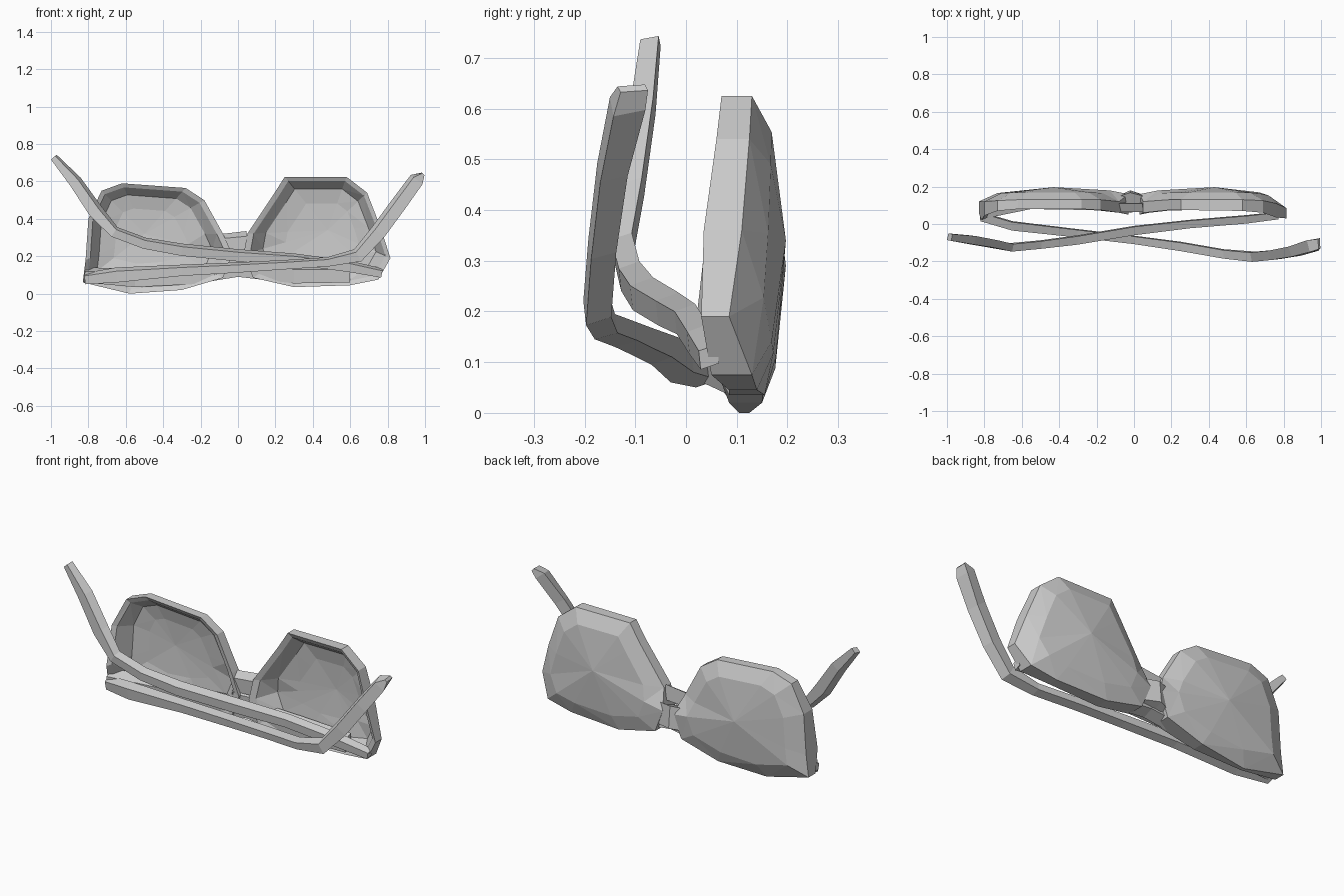
import bpy, bmesh
from mathutils import Vector


def finish(name, bm):
    bmesh.ops.recalc_face_normals(bm, faces=bm.faces)
    me = bpy.data.meshes.new(name)
    bm.to_mesh(me)
    bm.free()
    ob = bpy.data.objects.new(name, me)
    bpy.context.collection.objects.link(ob)
    return ob


def skin(bm, rings):
    for a, b in zip(rings, rings[1:]):
        n = len(a)
        for i in range(n):
            j = (i + 1) % n
            bm.faces.new((a[i], a[j], b[j], b[i]))


def lens(name, outline, inner, outer):
    """Bowl-shaped lens with its rim; outline points are x, z, inner y, outer y."""
    bm = bmesh.new()

    def ring(s, centre, depth):
        cx, cz = centre
        return [bm.verts.new((cx + (x - cx) * s, depth(yb, yf), cz + (z - cz) * s))
                for x, z, yb, yf in outline]

    rings = [ring(0.50, inner, lambda b, f: 0.16),
             ring(0.77, inner, lambda b, f: 0.09 + 0.4 * f),
             ring(0.92, inner, lambda b, f: b + 0.012),
             ring(1.0, inner, lambda b, f: b),
             ring(1.0, outer, lambda b, f: f),
             ring(0.75, outer, lambda b, f: f + 0.65 * (0.19 - f))]
    skin(bm, rings)
    for r, (cx, cz), y in ((rings[0], inner, 0.17), (rings[-1], outer, 0.197)):
        c = bm.verts.new((cx, y, cz))
        for i in range(len(r)):
            bm.faces.new((r[i], r[(i + 1) % len(r)], c))
    bmesh.ops.triangulate(bm, faces=bm.faces)
    return finish(name, bm)


def arm(name, stations):
    """Flat four-sided bar swept along x, y, z, thickness, height stations."""
    bm = bmesh.new()
    rings = []
    pts = [Vector(s[:3]) for s in stations]
    for i, (x, y, z, t, h) in enumerate(stations):
        d = pts[min(i + 1, len(pts) - 1)] - pts[max(i - 1, 0)]
        up = Vector((-d.z, 0, d.x)).normalized()
        if up.z < 0:
            up = -up
        side = Vector((0, 1, 0))
        rings.append([bm.verts.new(pts[i] + side * a * t / 2 + up * b * h / 2)
                      for a, b in ((-0.8, -1), (1, -0.5), (0.8, 1), (-1, 0.5))])
    skin(bm, rings)
    bm.faces.new(rings[0])
    bm.faces.new(rings[-1])
    return finish(name, bm)


# Lenses with rims
lens("left_lens", [
    (-0.83, 0.06, 0.06, 0.12), (-0.58, 0.0, 0.105, 0.125), (-0.30, 0.02, 0.085, 0.15),
    (-0.08, 0.085, 0.06, 0.155), (-0.03, 0.21, 0.05, 0.16), (-0.08, 0.32, 0.06, 0.12),
    (-0.18, 0.50, 0.075, 0.13), (-0.28, 0.565, 0.08, 0.13), (-0.62, 0.59, 0.08, 0.13),
    (-0.73, 0.55, 0.07, 0.125), (-0.80, 0.40, 0.045, 0.12), (-0.815, 0.18, 0.02, 0.12),
], (-0.50, 0.32), (-0.43, 0.29))
lens("right_lens", [
    (0.75, 0.075, 0.05, 0.13), (0.60, 0.045, 0.085, 0.14), (0.30, 0.035, 0.085, 0.155),
    (0.08, 0.085, 0.06, 0.155), (0.03, 0.21, 0.05, 0.16), (0.05, 0.32, 0.06, 0.12),
    (0.19, 0.53, 0.075, 0.13), (0.25, 0.625, 0.075, 0.13), (0.58, 0.625, 0.07, 0.13),
    (0.69, 0.54, 0.06, 0.125), (0.76, 0.36, 0.035, 0.11), (0.815, 0.19, 0.03, 0.085),
], (0.48, 0.34), (0.43, 0.34))

# Bridge between the lenses
arm("bridge", [(-0.09, 0.115, 0.17, 0.07, 0.16), (-0.02, 0.12, 0.175, 0.12, 0.16),
               (0.07, 0.115, 0.17, 0.07, 0.16)])

# Nose rest standing above the bridge
arm("nose_rest", [(-0.08, 0.09, 0.27, 0.05, 0.10), (0.05, 0.09, 0.28, 0.05, 0.11)])

# Brow bar along the resting edge, behind the lenses
arm("brow_bar", [(-0.82, 0.06, 0.10, 0.07, 0.08), (-0.55, 0.11, 0.085, 0.06, 0.10),
                 (-0.25, 0.11, 0.10, 0.07, 0.10), (0.0, 0.10, 0.13, 0.07, 0.08),
                 (0.30, 0.11, 0.105, 0.07, 0.10), (0.60, 0.10, 0.105, 0.06, 0.09)])

# Folded arms with upturned ear ends
arm("left_arm", [
    (-0.82, 0.04, 0.08, 0.05, 0.06), (-0.65, -0.01, 0.10, 0.05, 0.08),
    (-0.30, -0.05, 0.125, 0.045, 0.06), (0.0, -0.085, 0.14, 0.045, 0.055),
    (0.25, -0.12, 0.155, 0.05, 0.05), (0.48, -0.16, 0.17, 0.05, 0.05),
    (0.64, -0.175, 0.205, 0.055, 0.075), (0.75, -0.165, 0.33, 0.055, 0.085),
    (0.86, -0.145, 0.48, 0.06, 0.085), (0.955, -0.115, 0.61, 0.07, 0.08),
    (0.99, -0.105, 0.64, 0.06, 0.02)])
arm("right_arm", [
    (0.77, 0.045, 0.11, 0.04, 0.05), (0.60, 0.025, 0.145, 0.045, 0.06),
    (0.30, 0.0, 0.185, 0.045, 0.06), (0.0, -0.035, 0.205, 0.05, 0.065),
    (-0.30, -0.085, 0.235, 0.05, 0.065), (-0.50, -0.11, 0.27, 0.045, 0.06),
    (-0.66, -0.125, 0.33, 0.045, 0.06), (-0.76, -0.105, 0.44, 0.045, 0.08),
    (-0.87, -0.085, 0.60, 0.05, 0.07), (-0.985, -0.07, 0.73, 0.04, 0.04)])
